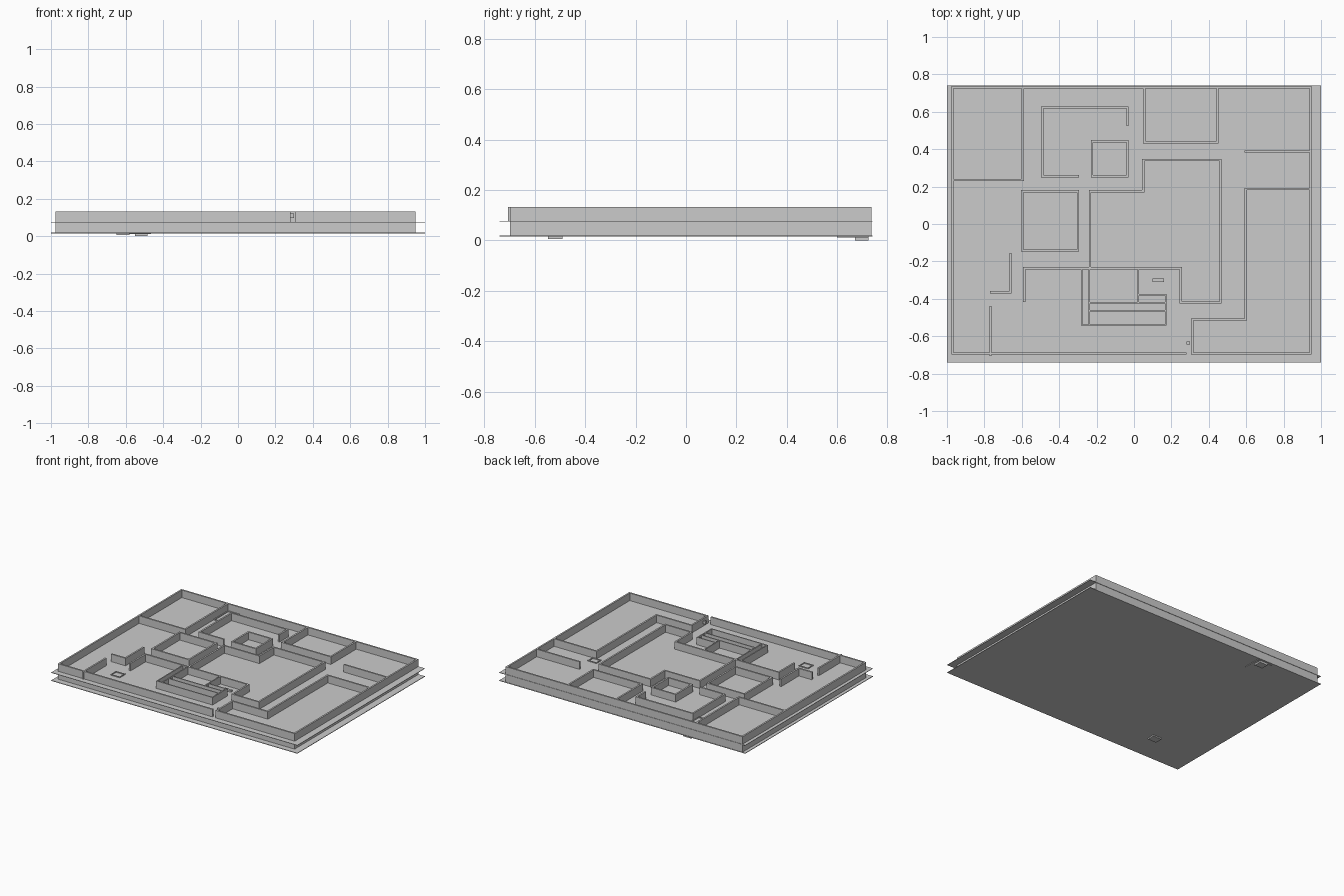
import bpy, bmesh
from mathutils import Vector

T = 0.012                      # wall thickness
Z_LOW, Z_UP, Z_TOP = 0.019, 0.077, 0.132


def add_box(bm, x0, x1, y0, y1, z0, z1):
    verts = bmesh.ops.create_cube(bm, size=1)["verts"]
    for v in verts:
        v.co = Vector(((x0 + x1) / 2 + v.co.x * (x1 - x0),
                       (y0 + y1) / 2 + v.co.y * (y1 - y0),
                       (z0 + z1) / 2 + v.co.z * (z1 - z0)))


def finish(name, bm):
    mesh = bpy.data.meshes.new(name)
    bm.to_mesh(mesh)
    bm.free()
    ob = bpy.data.objects.new(name, mesh)
    bpy.context.collection.objects.link(ob)
    return ob


def box(name, *dims):
    bm = bmesh.new()
    add_box(bm, *dims)
    return finish(name, bm)


def walls(name, paths, z0, z1, t=T):
    """Axis-aligned wall runs following each path of corner points."""
    bm = bmesh.new()
    h = t / 2
    for path in paths:
        for (xa, ya), (xb, yb) in zip(path, path[1:]):
            add_box(bm, min(xa, xb) - h, max(xa, xb) + h,
                    min(ya, yb) - h, max(ya, yb) + h, z0, z1)
    return finish(name, bm)


def rect(x0, x1, y0, y1):
    return [(x0, y0), (x1, y0), (x1, y1), (x0, y1), (x0, y0)]


# floor slabs
box("lower_floor", -1, 1, -0.74, 0.74, 0.015, Z_LOW)
box("upper_floor", -1, 1, -0.74, 0.74, 0.074, Z_UP)

# outer walls; the upper storey has a doorway at the front
walls("lower_outer_walls", [rect(-0.97, 0.943, -0.692, 0.731)], Z_LOW, 0.074)
walls("upper_outer_walls", [
    [(0.275, -0.692), (-0.97, -0.692), (-0.97, 0.731),
     (0.943, 0.731), (0.943, -0.692), (0.312, -0.692)]], Z_UP, Z_TOP)

# rooms of the upper storey
walls("back_rooms", [
    [(-0.97, 0.235), (-0.595, 0.235), (-0.595, 0.731)],
    [(-0.3, 0.255), (-0.49, 0.255), (-0.49, 0.623), (-0.035, 0.623), (-0.035, 0.53)],
    [(0.055, 0.731), (0.055, 0.437), (0.447, 0.437), (0.447, 0.731)]], Z_UP, Z_TOP)
walls("inner_square_rooms", [
    rect(-0.225, -0.035, 0.255, 0.443),
    rect(-0.597, -0.3, -0.142, 0.175)], Z_UP, Z_TOP)
walls("central_hall", [
    [(-0.235, -0.237), (-0.235, 0.175), (0.05, 0.175), (0.05, 0.342), (0.462, 0.342),
     (0.462, -0.42), (0.25, -0.42), (0.25, -0.237), (-0.587, -0.237), (-0.587, -0.41)]],
    Z_UP, Z_TOP)
walls("right_rooms", [
    [(0.597, 0.388), (0.943, 0.388)],
    [(0.943, 0.187), (0.597, 0.187), (0.597, -0.51), (0.312, -0.51), (0.312, -0.692)]],
    Z_UP, Z_TOP)
walls("left_partitions", [
    [(-0.765, -0.365), (-0.66, -0.365), (-0.66, -0.16)],
    [(-0.767, -0.445), (-0.767, -0.7)]], Z_UP, Z_TOP)
walls("front_corridors", [
    [(-0.28, -0.24), (-0.28, -0.54), (0.17, -0.54), (0.17, -0.377),
     (0.022, -0.377), (0.022, -0.24)],
    [(0.022, -0.377), (0.022, -0.42)],
    [(-0.24, -0.24), (-0.24, -0.54)],
    [(-0.24, -0.42), (0.17, -0.42)],
    [(-0.24, -0.463), (0.17, -0.463)]], Z_UP, Z_TOP, 0.008)

# low frames around the floor openings
for name, r in {"left_hatch": (-0.65, -0.58, -0.545, -0.487),
                "right_hatch": (0.552, 0.617, 0.2, 0.252),
                "back_hatch": (-0.585, -0.495, 0.56, 0.72)}.items():
    walls(name + "_frame", [rect(*r)], Z_UP, Z_UP + 0.006, 0.006)

# shallow pits hanging below the lower floor
box("front_pit", -0.65, -0.58, -0.547, -0.49, 0.006, 0.015)
box("back_pit", -0.55, -0.485, 0.67, 0.725, 0.0, 0.015)
box("back_pit_ledge", -0.585, -0.465, 0.6, 0.725, 0.011, 0.015)

# small fittings
box("hall_bench", 0.1, 0.16, -0.31, -0.292, Z_UP, Z_UP + 0.012)
box("entrance_block", 0.28, 0.3, -0.643, -0.628, 0.098, 0.12)
